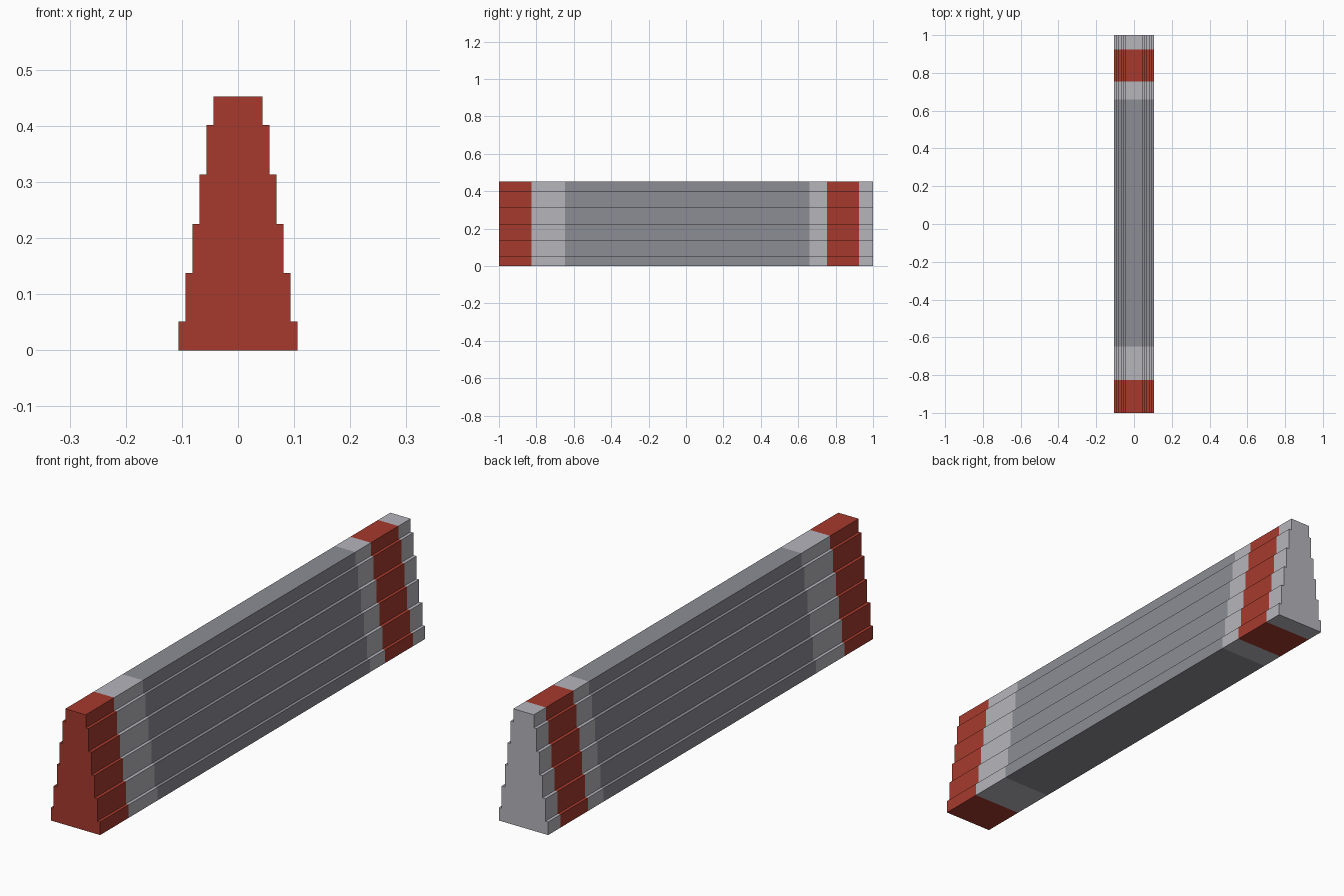
import bpy, bmesh

if "Cube" in bpy.data.objects:
    bpy.data.objects.remove(bpy.data.objects["Cube"], do_unlink=True)


def material(name, rgb):
    m = bpy.data.materials.new(name)
    m.use_nodes = True
    m.diffuse_color = (*rgb, 1)
    m.node_tree.nodes["Principled BSDF"].inputs["Base Color"].default_value = (*rgb, 1)
    return m


RED, LIGHT, DARK = range(3)
materials = [material("brick red", (0.38, 0.042, 0.026)),
             material("light grey", (0.46, 0.46, 0.50)),
             material("dark grey", (0.265, 0.265, 0.30))]

# Stepped cross-section: (half width, bottom, top) of each tier
levels = [0, 0.051, 0.138, 0.225, 0.313, 0.401, 0.452]
half_widths = [0.106, 0.094, 0.081, 0.069, 0.056, 0.044]
right = [(w, z) for w, lo, hi in zip(half_widths, levels, levels[1:]) for z in (lo, hi)]
profile = right + [(-x, z) for x, z in reversed(right)]

# Colour bands along the length, each starting where the last one ends
stations = [-1, -0.825, -0.648, 0.66, 0.755, 0.925, 1]
band_colours = [RED, LIGHT, DARK, LIGHT, RED, LIGHT]

# Sweep the cross-section through the stations
bm = bmesh.new()
rings = [[bm.verts.new((x, y, z)) for x, z in profile] for y in stations]
n = len(profile)
for a, b, colour in zip(rings, rings[1:], band_colours):
    for i in range(n):
        j = (i + 1) % n
        bm.faces.new((a[i], a[j], b[j], b[i])).material_index = colour

# End caps
for ring, colour in ((rings[0], band_colours[0]), (rings[-1], band_colours[-1])):
    bm.faces.new(ring).material_index = colour
bmesh.ops.recalc_face_normals(bm, faces=bm.faces)

mesh = bpy.data.meshes.new("stepped_beam")
bm.to_mesh(mesh)
bm.free()
for m in materials:
    mesh.materials.append(m)
beam = bpy.data.objects.new("stepped_beam", mesh)
bpy.context.collection.objects.link(beam)
